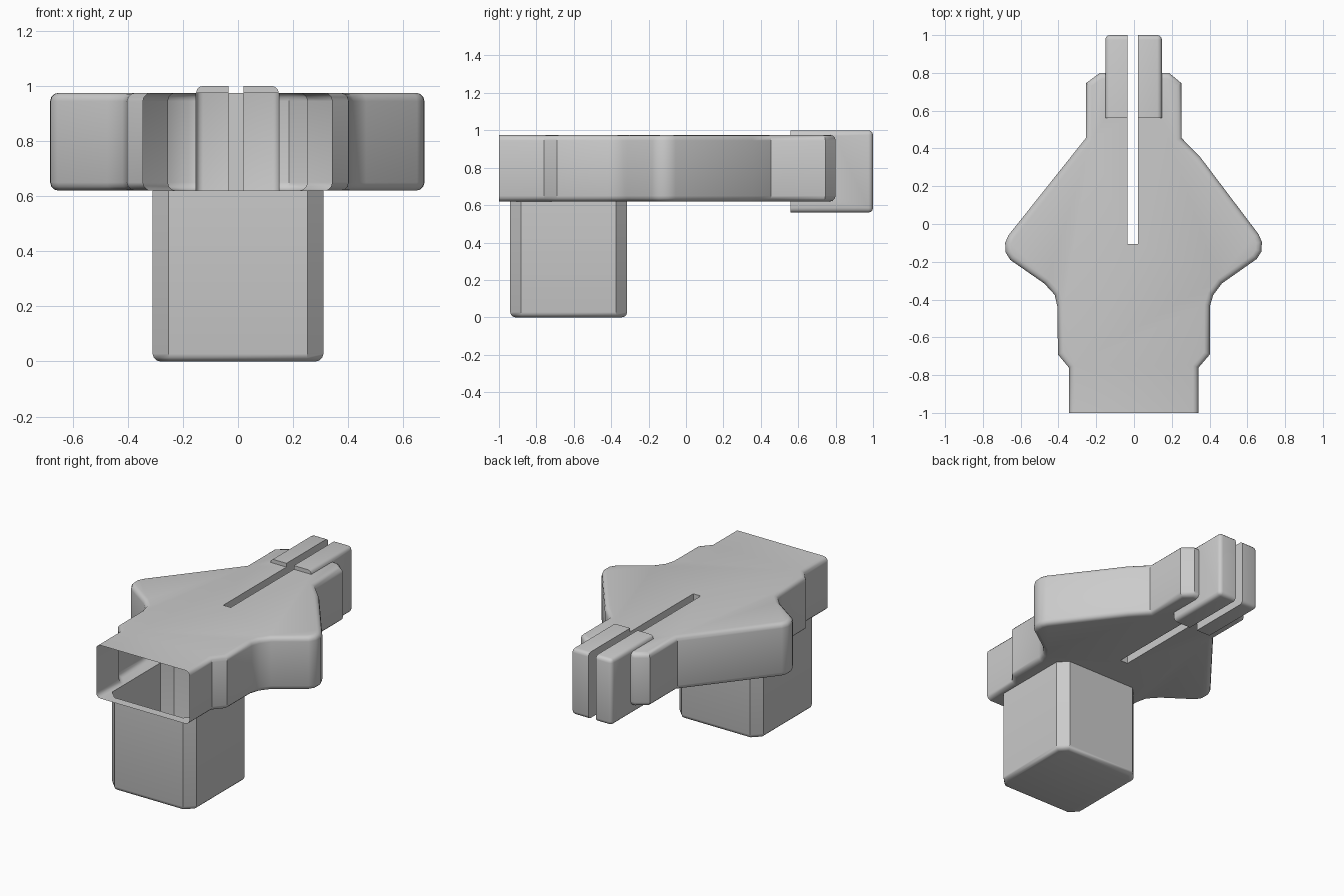
import bpy, bmesh, math

if "Cube" in bpy.data.objects:
    bpy.data.objects.remove(bpy.data.objects["Cube"])


def prism(name, outline, z0, z1):
    """Closed prism from a counter-clockwise outline."""
    bm = bmesh.new()
    base = bm.faces.new([bm.verts.new((x, y, z0)) for x, y in outline])
    top = bmesh.ops.extrude_face_region(bm, geom=[base])["geom"]
    bmesh.ops.translate(bm, vec=(0, 0, z1 - z0),
                        verts=[v for v in top if isinstance(v, bmesh.types.BMVert)])
    bmesh.ops.recalc_face_normals(bm, faces=bm.faces)
    return name, bm


def round_edges(bm, test, width, segments=3):
    edges = [e for e in bm.edges if test(*[v.co for v in e.verts])]
    bmesh.ops.bevel(bm, geom=edges, offset=width, segments=segments, profile=0.5,
                    affect='EDGES', clamp_overlap=True)


def make(name, bm):
    mesh = bpy.data.meshes.new(name)
    bm.to_mesh(mesh)
    bm.free()
    ob = bpy.data.objects.new(name, mesh)
    bpy.context.collection.objects.link(ob)
    return ob


def rect(x0, x1, y0, y1):
    return [(x0, y0), (x1, y0), (x1, y1), (x0, y1)]


def combine(target, other, operation):
    bpy.context.view_layer.objects.active = target
    mod = target.modifiers.new(operation.lower(), 'BOOLEAN')
    mod.operation, mod.object, mod.solver = operation, other, 'EXACT'
    bpy.ops.object.modifier_apply(modifier=mod.name)
    bpy.data.objects.remove(other)


# Arrow-shaped main body, slightly uneven left to right
right = [(0.342, -1), (0.342, -0.76), (0.402, -0.69), (0.403, -0.43), (0.42, -0.375),
         (0.465, -0.315), (0.65, -0.185), (0.675, -0.145), (0.677, -0.095),
         (0.66, -0.055), (0.35, 0.355), (0.252, 0.455), (0.252, 0.745), (0.185, 0.80)]
left = [(-0.18, 0.80), (-0.255, 0.745), (-0.255, 0.455), (-0.665, -0.06), (-0.682, -0.10),
        (-0.68, -0.15), (-0.655, -0.19), (-0.475, -0.315), (-0.42, -0.375),
        (-0.405, -0.44), (-0.403, -0.69), (-0.345, -0.76), (-0.345, -1)]
name, bm = prism("body", right + left, 0.62, 0.975)
round_edges(bm, lambda a, b: abs(a.z - b.z) < 1e-4 and max(a.y, b.y) > -0.99, 0.03)
body = make(name, bm)

# Lower post with flat corner chamfers and a rounded foot
c = 0.058
post_outline = [(-0.31 + c, -0.94), (0.31 - c, -0.94), (0.31, -0.94 + c), (0.31, -0.315 - c),
                (0.31 - c, -0.315), (-0.31 + c, -0.315), (-0.31, -0.315 - c), (-0.31, -0.94 + c)]
name, bm = prism("post", post_outline, 0.0, 0.8)
round_edges(bm, lambda a, b: max(a.z, b.z) < 0.01, 0.028)
post = make(name, bm)

# Rear block, sharp only on its front face
name, bm = prism("rear_block", rect(-0.152, 0.148, 0.56, 1.0), 0.56, 1.0)
round_edges(bm, lambda a, b: max(a.y, b.y) > 0.9, 0.025)
block = make(name, bm)

# Long slot through the rear half
slot = make(*prism("slot_cutter", rect(-0.035, 0.02, -0.105, 1.2), 0.3, 1.3))

combine(body, post, 'UNION')
combine(body, block, 'UNION')
combine(body, slot, 'DIFFERENCE')

# Open the front end so the hollow inside shows
bm = bmesh.new()
bm.from_mesh(body.data)
mouth = [f for f in bm.faces if all(v.co.y < -0.999 for v in f.verts)]
bmesh.ops.delete(bm, geom=mouth, context='FACES_ONLY')
bm.to_mesh(body.data)
bm.free()

bpy.ops.object.select_all(action='DESELECT')
body.select_set(True)
bpy.context.view_layer.objects.active = body
bpy.ops.object.shade_smooth_by_angle(angle=math.radians(35))
